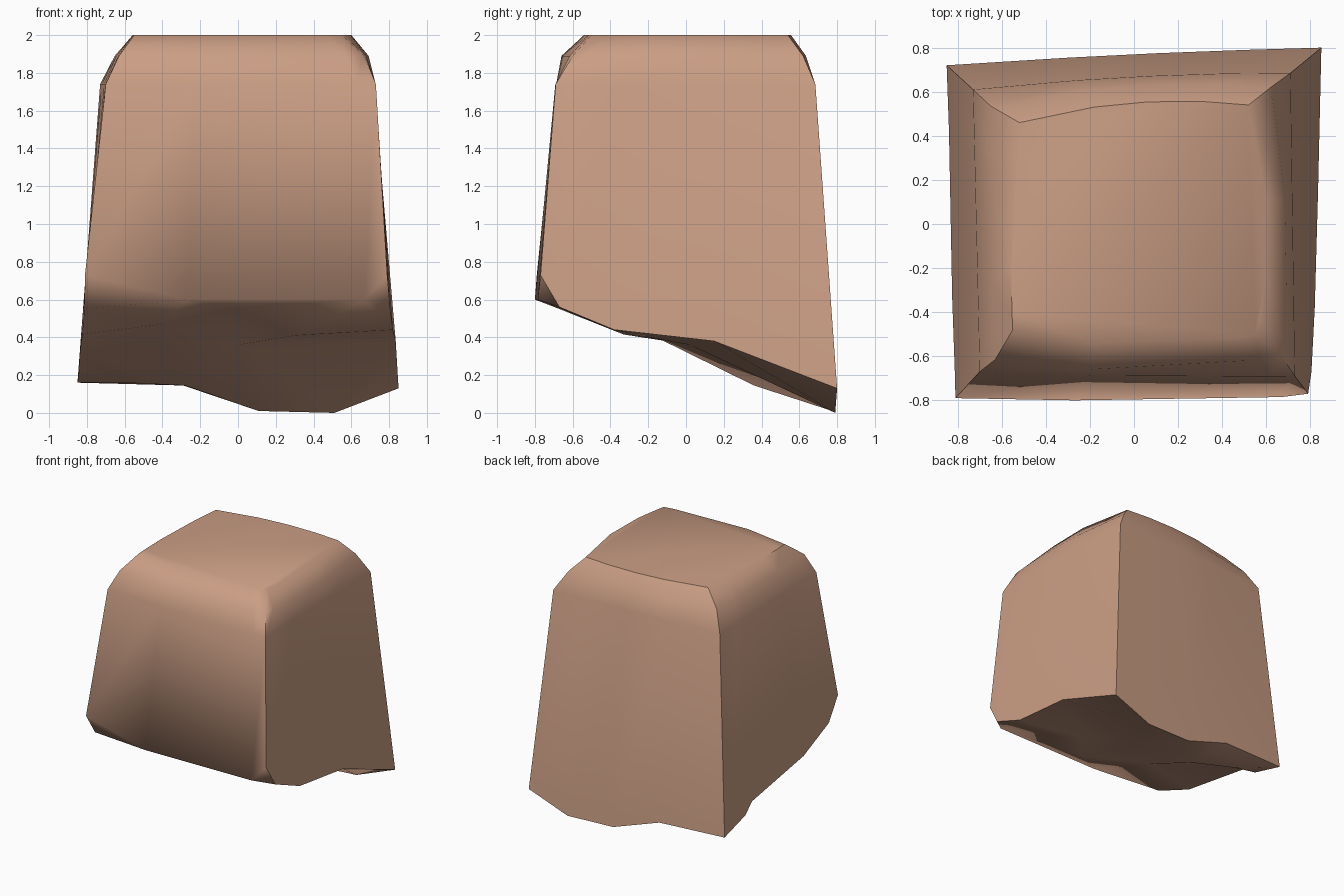
import bpy, bmesh
from mathutils import Vector
from mathutils.geometry import delaunay_2d_cdt

if "Cube" in bpy.data.objects:
    bpy.data.objects.remove(bpy.data.objects["Cube"])

# Broken lower rim, counter-clockwise, one list per side (each starts at a corner)
RIM = [
    [(-.81, -.79, .73), (-.27, -.80, .60), (.67, -.785, .60)],                    # front
    [(.79, -.77, .73), (.805, -.67, .56), (.82, -.38, .44), (.835, .15, .38)],    # right
    [(.85, .80, .13), (.51, .79, 0), (.11, .775, .01), (-.29, .755, .145)],       # back
    [(-.85, .72, .16), (-.84, .44, .23), (-.838, .35, .31),
     (-.825, -.33, .415), (-.813, -.67, .55)],                                    # left
]
# Points inside the fracture surface
INNER = [(.30, -.25, .41), (0, .02, .36), (-.28, .36, .145), (-.60, .49, .16),
         (-.03, -.65, .555), (-.40, -.30, .47)]
# Upper rings: height, corners (front-left, front-right, back-right, back-left), outward bulge per side
RINGS = [
    (1.74, [(-.70, -.67), (.73, -.69), (.71, .685), (-.73, .61)], (.012, 0, .02, 0)),
    (1.89, [(-.63, -.615), (.67, -.60), (.62, .62), (-.65, .535)], (.055, .045, .05, .01)),
    (2.00, [(-.55, -.48), (.55, -.50), (.52, .54), (-.52, .46)], (.06, .07, .05, .02)),
]

bm = bmesh.new()


def ring(z, corners, bulge):
    """One loop of vertices matching the rim's spacing, bowed outward along each side."""
    verts = []
    for s, side in enumerate(RIM):
        a, b = Vector(corners[s]), Vector(corners[(s + 1) % 4])
        r0, r1 = Vector(side[0][:2]), Vector(RIM[(s + 1) % 4][0][:2])
        out = Vector((b.y - a.y, a.x - b.x)).normalized()
        for p in side:
            t = (Vector(p[:2]) - r0).dot(r1 - r0) / (r1 - r0).length_squared
            q = a.lerp(b, t) + out * bulge[s] * 4 * t * (1 - t)
            verts.append(bm.verts.new((q.x, q.y, z)))
    return verts


# Side walls and rounded shoulder
rim = [bm.verts.new(p) for side in RIM for p in side]
loops = [rim] + [ring(*r) for r in RINGS]
n = len(rim)
for lo, hi in zip(loops, loops[1:]):
    for i in range(n):
        j = (i + 1) % n
        bm.faces.new((lo[i], lo[j], hi[j], hi[i]))

# Flat top
bm.faces.new(loops[-1])

# Fractured underside, triangulated between rim and inner points
under = rim + [bm.verts.new(p) for p in INNER]
tris = delaunay_2d_cdt([v.co.xy for v in under], [], [list(range(n))], 1, 1e-6)[2]
for t in tris:
    bm.faces.new([under[i] for i in reversed(t)])

bmesh.ops.recalc_face_normals(bm, faces=bm.faces)
mesh = bpy.data.meshes.new("stone_block")
bm.to_mesh(mesh)
bm.free()

block = bpy.data.objects.new("stone_block", mesh)
bpy.context.collection.objects.link(block)
clay = bpy.data.materials.new("tan_clay")
clay.diffuse_color = (.60, .345, .235, 1)
clay.use_nodes = True
clay.node_tree.nodes["Principled BSDF"].inputs["Base Color"].default_value = clay.diffuse_color
mesh.materials.append(clay)

bpy.context.view_layer.objects.active = block
block.select_set(True)
bpy.ops.object.shade_smooth_by_angle(angle=.85)
